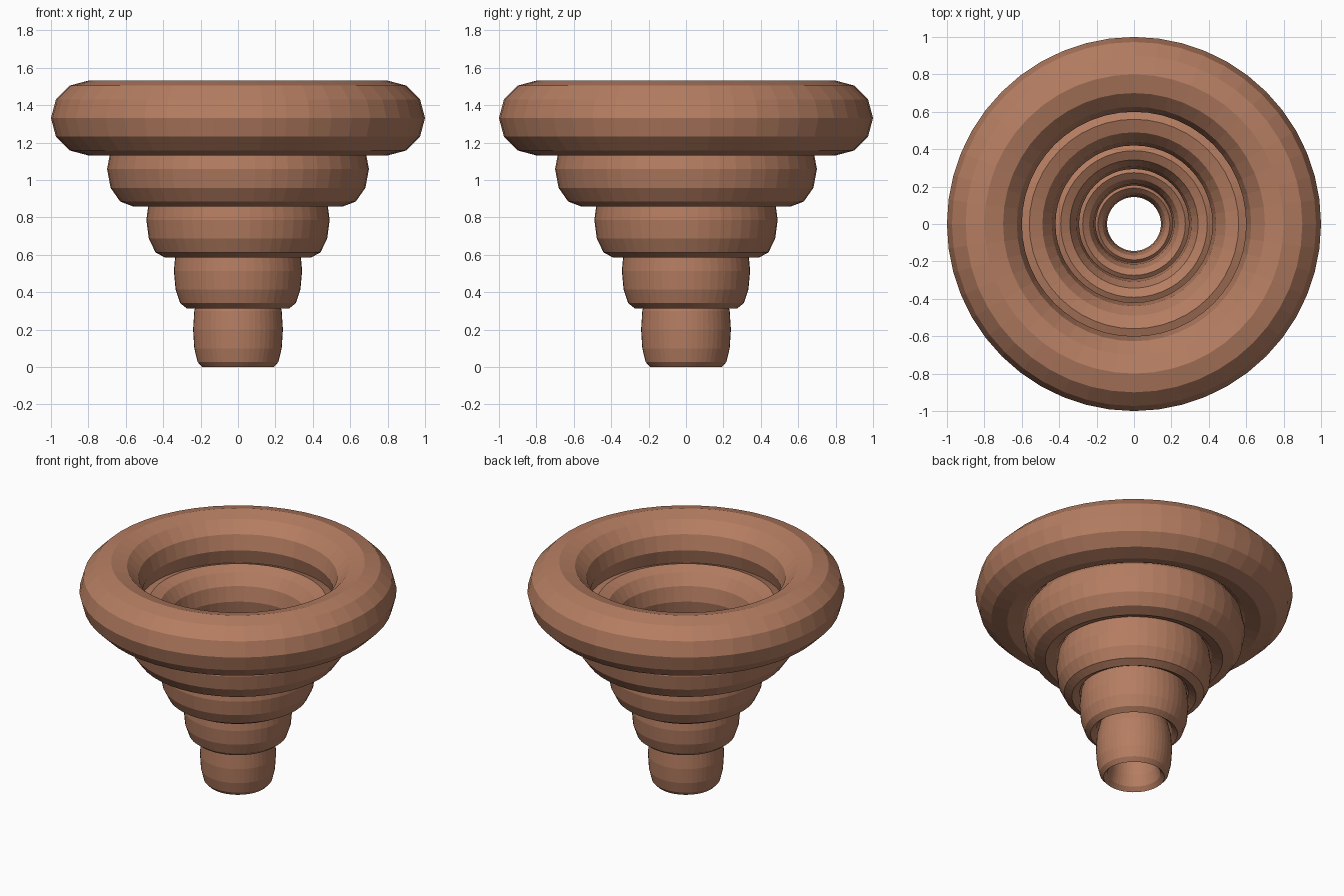
import bpy

if "Cube" in bpy.data.objects:
    bpy.data.objects.remove(bpy.data.objects["Cube"])

# Single terracotta colour
clay = bpy.data.materials.new("terracotta")
clay.diffuse_color = (0.46, 0.205, 0.12, 1)
clay.use_nodes = True
clay.node_tree.nodes["Principled BSDF"].inputs["Base Color"].default_value = clay.diffuse_color


def ring(name, scale, z):
    """Torus narrowed in x and y only, so every tier keeps the same height."""
    bpy.ops.mesh.primitive_torus_add(
        major_segments=48, minor_segments=12,
        major_radius=0.8, minor_radius=0.2, location=(0, 0, z))
    obj = bpy.context.object
    obj.name = name
    obj.scale = (scale, scale, 1)
    bpy.ops.object.transform_apply(location=False, rotation=False, scale=True)
    obj.data.materials.append(clay)


# Five stacked rings, each 0.7 times as wide as the one above
for i, z in enumerate((1.331, 1.058, 0.786, 0.514, 0.2)):
    ring(f"ring_tier_{i + 1}", 0.7 ** i, z)
